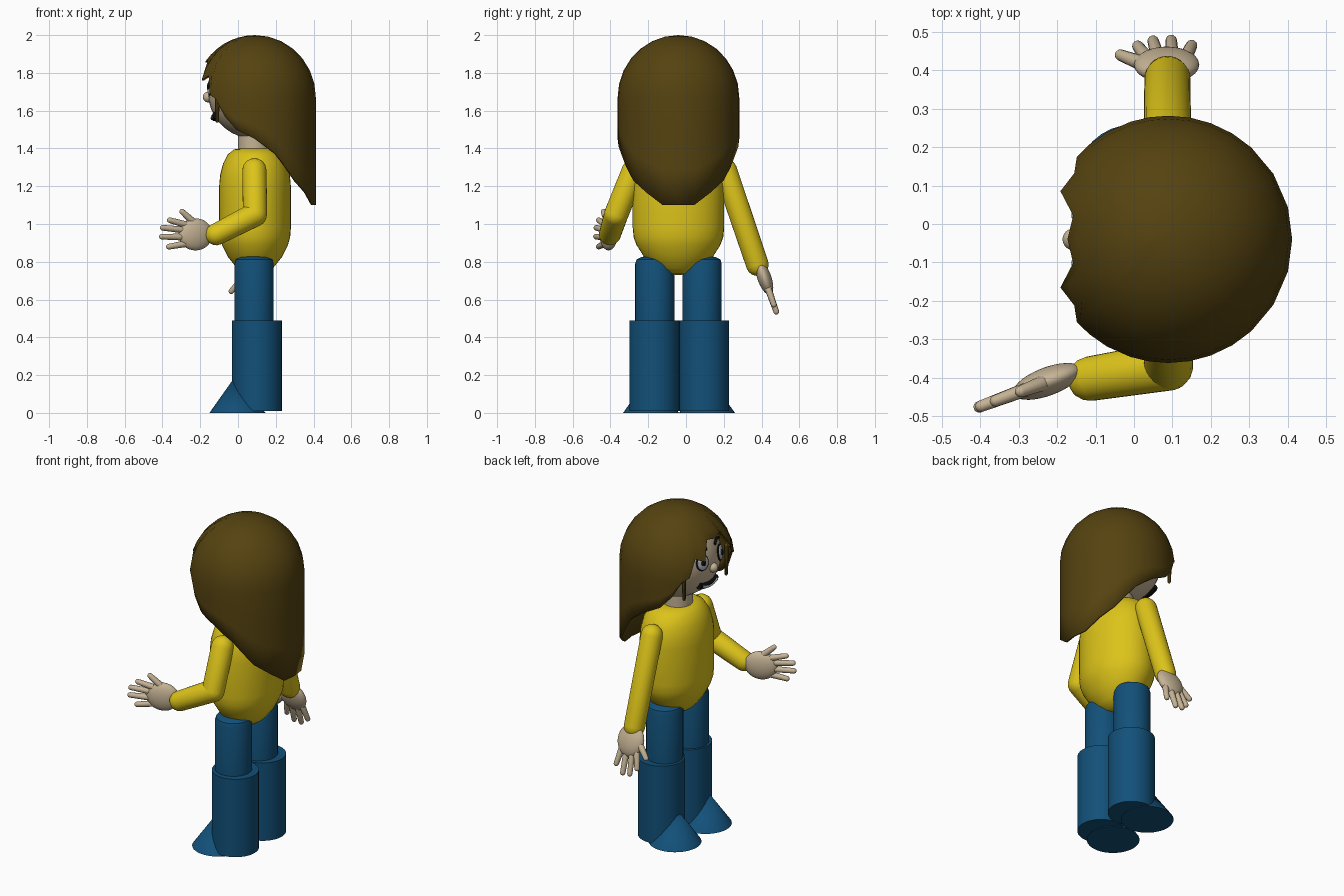
import bpy, bmesh, math
from mathutils import Vector, Matrix

if "Cube" in bpy.data.objects:
    bpy.data.objects.remove(bpy.data.objects["Cube"])


def material(name, rgb):
    m = bpy.data.materials.new(name)
    m.diffuse_color = (*rgb, 1)
    m.use_nodes = True
    m.node_tree.nodes["Principled BSDF"].inputs["Base Color"].default_value = m.diffuse_color
    return m


SHIRT = material("yellow_cloth", (0.72, 0.55, 0.01))
JEANS = material("blue_cloth", (0.006, 0.08, 0.19))
SKIN = material("skin", (0.56, 0.45, 0.30))
HAIR = material("brown_hair", (0.09, 0.055, 0.005))
BLACK = material("black", (0.004, 0.004, 0.004))
WHITE = material("eye_white", (0.45, 0.5, 0.55))


def finish(name, bm, mat, matrix=None, angle=40):
    bmesh.ops.recalc_face_normals(bm, faces=bm.faces)
    me = bpy.data.meshes.new(name)
    bm.to_mesh(me)
    bm.free()
    ob = bpy.data.objects.new(name, me)
    bpy.context.collection.objects.link(ob)
    me.materials.append(mat)
    if matrix:
        ob.matrix_world = matrix
    bpy.ops.object.select_all(action='DESELECT')
    ob.select_set(True)
    bpy.context.view_layer.objects.active = ob
    bpy.ops.object.shade_smooth_by_angle(angle=math.radians(angle))
    return ob


def lathe(name, profile, mat, loc=(0, 0, 0), scale=(1, 1, 1), rot=None, n=32):
    # profile of (radius, z); a zero radius closes the end with a pole
    bm = bmesh.new()
    rings = []
    for r, z in profile:
        if r == 0:
            rings.append([bm.verts.new((0, 0, z))] * n)
        else:
            rings.append([bm.verts.new((r * scale[0] * math.cos(i * math.tau / n),
                                        r * scale[1] * math.sin(i * math.tau / n), z * scale[2]))
                          for i in range(n)])
    for a, b in zip(rings, rings[1:]):
        for i in range(n):
            j = (i + 1) % n
            bm.faces.new(dict.fromkeys((a[i], a[j], b[j], b[i])))
    m = Matrix.Translation(loc)
    return finish(name, bm, mat, m @ rot.to_4x4() if rot else m)


def ellipsoid(name, mat, loc, radii, axes=None):
    bm = bmesh.new()
    bmesh.ops.create_uvsphere(bm, u_segments=32, v_segments=18, radius=1)
    bmesh.ops.scale(bm, vec=radii, verts=bm.verts)
    m = Matrix.Translation(loc)
    return finish(name, bm, mat, m @ axes.to_4x4() if axes else m)


def capsule(name, mat, a, b, r1, r2, n=20):
    a, b = Vector(a), Vector(b)
    L = (b - a).length
    arc = [math.radians(t) for t in (22, 45, 67, 90)]
    prof = [(0, -r1)] + [(r1 * math.sin(t), -r1 * math.cos(t)) for t in arc]
    prof += [(r2 * math.sin(t), L + r2 * math.cos(t)) for t in reversed(arc)] + [(0, L + r2)]
    return lathe(name, prof, mat, a, rot=(b - a).to_track_quat('Z', 'Y').to_matrix(), n=n)


def curve_tube(name, mat, pts, r):
    cu = bpy.data.curves.new(name, 'CURVE')
    cu.dimensions = '3D'
    cu.bevel_depth = r
    cu.bevel_resolution = 3
    cu.use_fill_caps = True
    sp = cu.splines.new('POLY')
    sp.points.add(len(pts) - 1)
    for p, q in zip(sp.points, pts):
        p.co = (*q, 1)
    cu.materials.append(mat)
    ob = bpy.data.objects.new(name, cu)
    bpy.context.collection.objects.link(ob)


CX, CY = 0.09, -0.04

# Torso
lathe("torso", [(0, .73), (.28, .735), (.5, .765), (.75, .825), (.92, .89), (.98, .93), (1, .98),
                (1, 1.2), (.97, 1.26), (.89, 1.32), (.75, 1.37), (.58, 1.395), (.4, 1.4), (0, 1.4)],
      SHIRT, (CX, CY, 0), (.19, .242, 1), n=40)

# Legs and feet
for side, s in (("left", 1), ("right", -1)):
    lathe(f"{side}_thigh", [(0, .47), (.104, .47), (.104, .79), (.097, .812), (.07, .826), (0, .832)],
          JEANS, (.085, CY + s * .125, 0))
    lathe(f"{side}_trouser_leg", [(0, .01), (.132, .01), (.132, .49), (0, .49)],
          JEANS, (.1, -.036 + s * .132, 0))
    lathe(f"{side}_foot", [(0, 0), (.148, 0), (0, .21)], JEANS, (-.003, -.037 + s * .148, 0))

# Neck and head
lathe("neck", [(0, 1.36), (.085, 1.36), (.085, 1.5), (0, 1.5)], SKIN, (CX - .005, CY, 0))
HEAD, HR = Vector((CX, CY, 1.70)), .25
ellipsoid("head", SKIN, HEAD, (HR, HR, HR))


def on_face(y, z, out=0.0):
    # point on the head's front at sideways offset y and height z
    dz = z - HEAD.z
    p = Vector((-math.sqrt(HR * HR - y * y - dz * dz), y, dz))
    return HEAD + p * ((HR + out) / HR)


# Face
ellipsoid("nose", SKIN, (-.158, CY, 1.672), (.028, .028, .028))
for side, s in (("left", 1), ("right", -1)):
    axes = (on_face(s * .085, 1.73) - HEAD).to_track_quat('Z', 'Y').to_matrix()
    for part, mat, r, out in (("eye_rim", BLACK, .05, 0), ("eye_white", WHITE, .042, .005),
                              ("pupil", BLACK, .018, .012)):
        ellipsoid(f"{side}_{part}", mat, on_face(s * .085, 1.73, out), (r * .85, r, .009), axes)
    curve_tube(f"{side}_eyebrow", BLACK,
               [on_face(s * y, z, .003) for y, z in ((.04, 1.795), (.08, 1.81), (.12, 1.798))], .008)
ys = [-.08 + .02 * i for i in range(9)]
curve_tube("mouth", BLACK, [on_face(y, 1.565 + 2 * y * y, .003) for y in ys], .02)
curve_tube("teeth", WHITE, [on_face(y * .8, 1.567 + 2 * y * y, .017) for y in ys], .009)

# Hair: dome and hanging sheet, rim height set by the angle from the back
RIM = [(0, 1.10), (15, 1.10), (48, 1.23), (70, 1.37), (90, 1.45), (108, 1.50), (120, 1.57), (130, 1.66),
       (138, 1.69), (145, 1.79), (156, 1.765), (166, 1.87), (180, 1.86)]
R, ZC = .322, 1.67


def rim_height(a):
    for (a0, z0), (a1, z1) in zip(RIM, RIM[1:]):
        if a <= a1:
            return z0 + (z1 - z0) * (a - a0) / (a1 - a0)
    return RIM[-1][1]


bm = bmesh.new()
angles = sorted({s * a for a, _ in RIM for s in (1, -1)} | {s * a for a in (32, 59, 80, 99) for s in (1, -1)})
angles.remove(-180)
pole = bm.verts.new((CX, CY, 2.0))
cols = []
for a in angles:
    col, bottom, t = [], rim_height(abs(a)), math.radians(a)
    # arc length down the dome, then straight down
    dome = math.pi / 2 if bottom <= ZC else math.acos((bottom - ZC) / (2.0 - ZC))
    for k in range(1, 8):
        f = dome * k / 7
        r, z = R * math.sin(f), ZC + (2.0 - ZC) * math.cos(f)
        col.append((r, z))
    for k in (1, 2, 3):
        col.append((r, z + (min(bottom, z - .004) - z) * k / 3))
    cols.append([bm.verts.new((CX + r * math.cos(t), CY + r * math.sin(t), z)) for r, z in col])
for a, b in zip(cols, cols[1:] + cols[:1]):
    bm.faces.new((pole, a[0], b[0]))
    for k in range(len(a) - 1):
        bm.faces.new((a[k], a[k + 1], b[k + 1], b[k]))
hair = finish("hair", bm, HAIR)
mod = hair.modifiers.new("thickness", 'SOLIDIFY')
mod.thickness = .015

# Loose strands beside the face
for side, s in (("left", 1), ("right", -1)):
    capsule(f"{side}_hair_strand", HAIR, (-.11, CY + .01 + s * .21, 1.72), (-.11, CY + .01 + s * .205, 1.545),
            .015, .009, 8)


def hand(side, c, d, thumb):
    # palm and digits laid out along finger direction d and thumb direction
    c, d, t = Vector(c), Vector(d).normalized(), Vector(thumb)
    t = (t - d * t.dot(d)).normalized()
    axes = Matrix((d, t, d.cross(t))).transposed()
    ellipsoid(f"{side}_palm", SKIN, c, (.095, .085, .037), axes)
    for i, (o, tip, L) in enumerate(((.045, .075, .145), (.02, .035, .185), (-.015, -.012, .19), (-.045, -.065, .15))):
        capsule(f"{side}_finger_{i + 1}", SKIN, c + d * .03 + t * o, c + d * L + t * tip, .019, .015, 12)
    capsule(f"{side}_thumb", SKIN, c + d * .0 + t * .055, c + d * .075 + t * .12, .021, .015, 12)


# Left arm hangs, right arm reaches forward
capsule("left_sleeve", SHIRT, (.087, .208, 1.285), (.087, .378, .785), .062, .06, 28)
hand("left", (.085, .415, .715), (0, .33, -.94), (-1, 0, 0))
capsule("right_upper_sleeve", SHIRT, (.087, -.275, 1.285), (.09, -.37, 1.05), .064, .064, 28)
capsule("right_lower_sleeve", SHIRT, (.09, -.37, 1.05), (-.115, -.403, .945), .064, .058, 28)
hand("right", (-.225, -.41, .945), (-.94, -.35, .0), (0, 0, 1))
